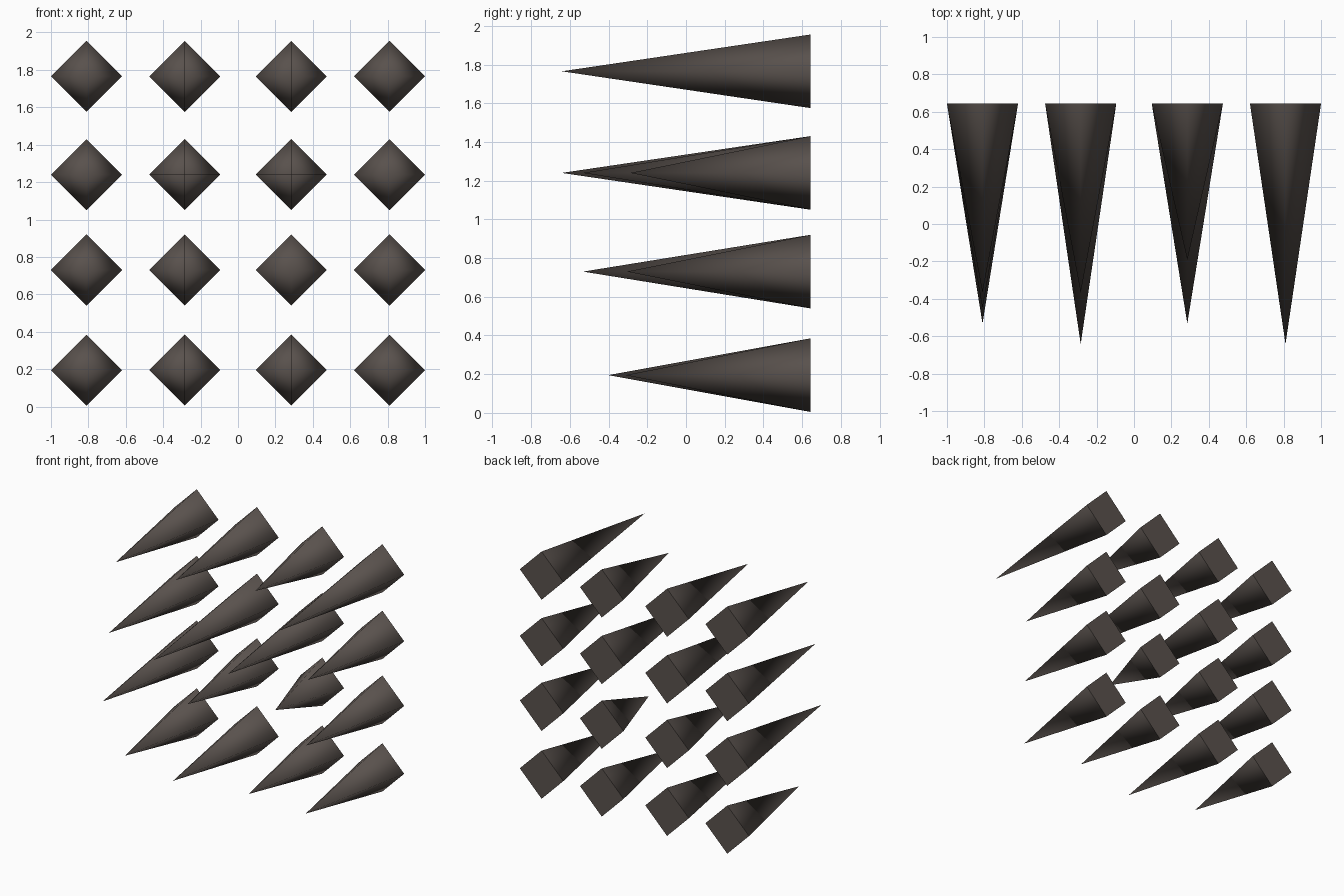
import bpy
import bmesh
from math import cos, sin, pi

cube = bpy.data.objects.get("Cube")
if cube:
    bpy.data.objects.remove(cube, do_unlink=True)

# Dark stone colour
COLOUR = (0.10, 0.083, 0.074, 1.0)
stone = bpy.data.materials.new("dark_brown_stone")
stone.use_nodes = True
stone.diffuse_color = COLOUR
bsdf = stone.node_tree.nodes["Principled BSDF"]
bsdf.inputs["Base Color"].default_value = COLOUR
bsdf.inputs["Roughness"].default_value = 0.8

RADIUS = 0.19
BACK = 0.643
COLUMNS = (-0.81, -0.285, 0.285, 0.81)
# Row height, then the spike lengths across the row
ROWS = (
    (0.195, (0.895, 1.045, 0.92, 0.955)),
    (0.73, (1.175, 0.86, 0.585, 0.95)),
    (1.24, (1.095, 1.285, 1.175, 0.93)),
    (1.765, (1.01, 1.01, 0.835, 1.285)),
)


def make_spike(name, x, z, length):
    """Four-sided spike pointing forward, with a flat back."""
    bm = bmesh.new()
    ring = [bm.verts.new((RADIUS * cos(i * pi / 2), 0, RADIUS * sin(i * pi / 2)))
            for i in range(4)]
    tip = bm.verts.new((0, -length, 0))
    back = bm.faces.new(ring)
    for i in range(4):
        side = bm.faces.new((ring[i], ring[(i + 1) % 4], tip))
        side.smooth = True
    for edge in back.edges:
        edge.smooth = False
    bmesh.ops.recalc_face_normals(bm, faces=bm.faces)
    mesh = bpy.data.meshes.new(name)
    bm.to_mesh(mesh)
    bm.free()
    mesh.materials.append(stone)
    spike = bpy.data.objects.new(name, mesh)
    spike.location = (x, BACK, z)
    bpy.context.collection.objects.link(spike)


# Grid of spikes
for r, (height, lengths) in enumerate(ROWS, 1):
    for c, (x, length) in enumerate(zip(COLUMNS, lengths), 1):
        make_spike(f"spike_row_{r}_column_{c}", x, height, length)
